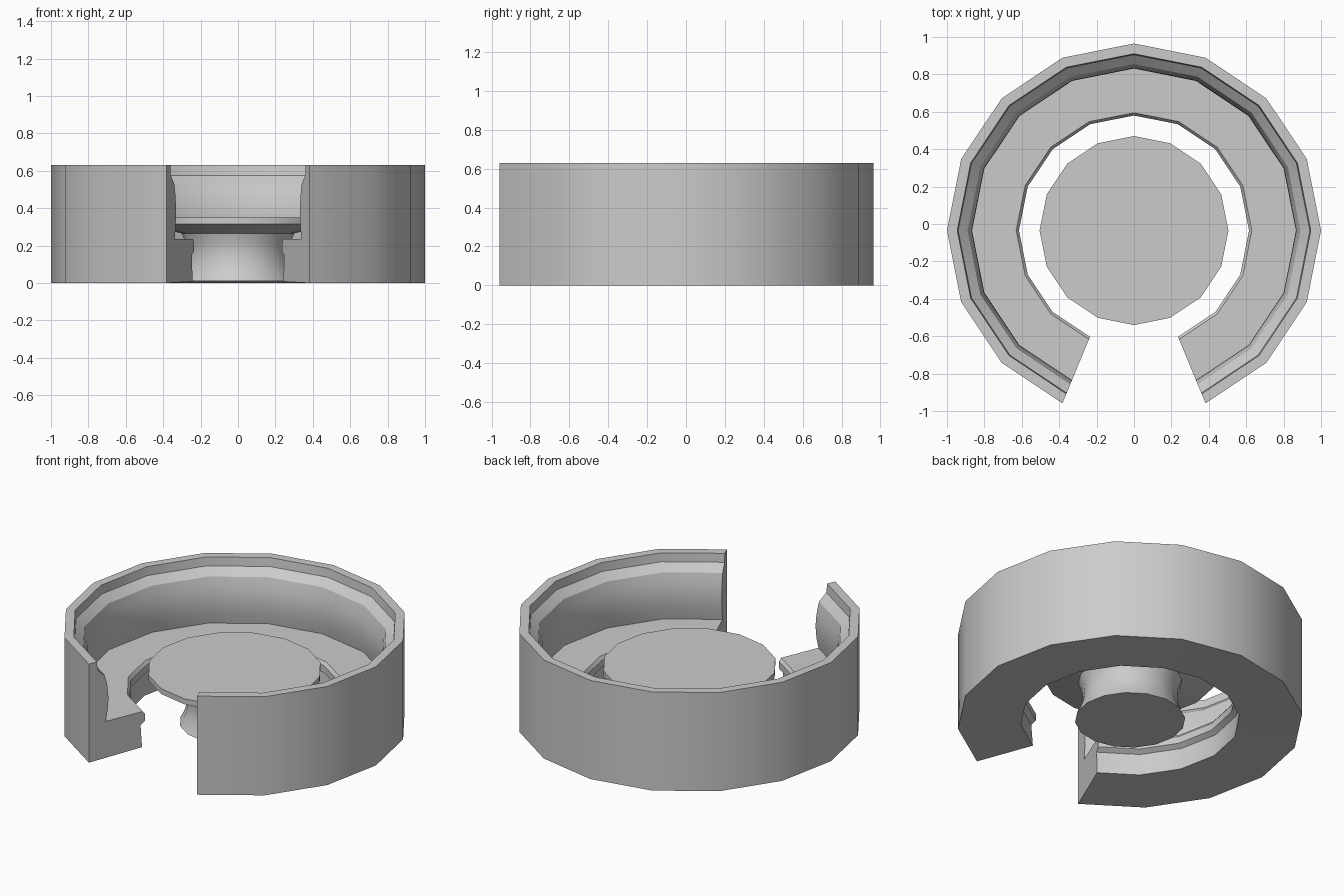
import bpy, bmesh
from math import radians, sin, cos

cube = bpy.data.objects.get("Cube")
if cube:
    bpy.data.objects.remove(cube, do_unlink=True)

SIDES = 16
CENTRE_Y = -0.035

grey = bpy.data.materials.new("light grey")
grey.use_nodes = True
grey.diffuse_color = (0.6, 0.6, 0.6, 1)
grey.node_tree.nodes["Principled BSDF"].inputs["Base Color"].default_value = (0.6, 0.6, 0.6, 1)


def lathe(name, profile, gap=0):
    """Revolve (radius, height) points, leaving `gap` segments open at the front."""
    bm = bmesh.new()
    step = radians(360 / SIDES)
    start = radians(-90) + step * gap / 2
    count = SIDES - gap
    rings = []
    for i in range(count + 1 if gap else count):
        a = start + i * step
        rings.append([bm.verts.new((r * cos(a), r * sin(a), z)) for r, z in profile])
    n = len(profile)
    for i in range(count):
        a, b = rings[i], rings[(i + 1) % len(rings)]
        for j in range(n if gap else n - 1):
            k = (j + 1) % n
            bm.faces.new((a[j], b[j], b[k], a[k]))
    if gap:
        # flat cut ends
        bm.faces.new(rings[0])
        bm.faces.new(rings[-1])
    else:
        # bottom and top discs
        bm.faces.new([ring[0] for ring in rings])
        bm.faces.new([ring[-1] for ring in rings])
    bmesh.ops.recalc_face_normals(bm, faces=bm.faces)
    mesh = bpy.data.meshes.new(name)
    bm.to_mesh(mesh)
    bm.free()
    mesh.materials.append(grey)
    obj = bpy.data.objects.new(name, mesh)
    bpy.context.collection.objects.link(obj)
    obj.location.y = CENTRE_Y
    bpy.ops.object.select_all(action='DESELECT')
    obj.select_set(True)
    bpy.context.view_layer.objects.active = obj
    bpy.ops.object.shade_smooth_by_angle(angle=radians(30))
    return obj


# Open ring: outer wall, rim, sloped ledge, bulged inner wall, floor, inner lip
bulge = [(0.89, 0.53), (0.877, 0.48), (0.868, 0.425), (0.866, 0.37),
         (0.872, 0.30), (0.885, 0.235)]
ring_profile = ([(1, 0), (1, 0.63), (0.945, 0.63), (0.94, 0.575)] + bulge +
                [(0.63, 0.235), (0.615, 0.215), (0.615, 0.17),
                 (0.645, 0.15), (0.635, 0.008)])
lathe("outer_ring", ring_profile, gap=2)

# Centre pedestal: waisted stem flaring into a flat round table
pedestal_profile = [(0.32, 0.01), (0.295, 0.06), (0.28, 0.11), (0.275, 0.16),
                    (0.28, 0.21), (0.3, 0.265), (0.505, 0.315), (0.505, 0.35)]
lathe("centre_pedestal", pedestal_profile)
